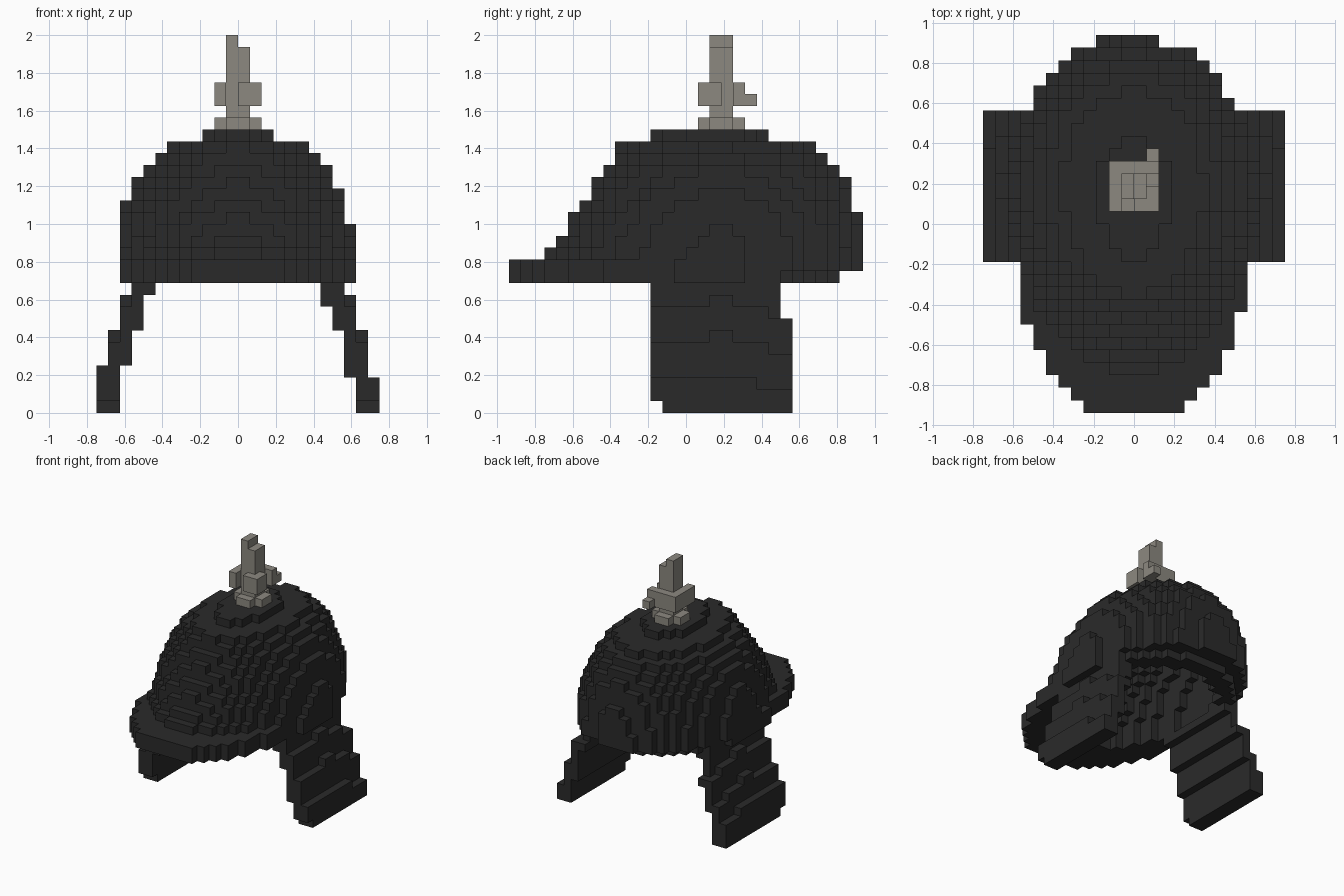
import bpy
import bmesh
import math

if "Cube" in bpy.data.objects:
    bpy.data.objects.remove(bpy.data.objects["Cube"], do_unlink=True)

V = 0.0625   # block size


def material(name, rgb):
    m = bpy.data.materials.new(name)
    m.use_nodes = True
    m.diffuse_color = (*rgb, 1)
    bsdf = m.node_tree.nodes["Principled BSDF"]
    bsdf.inputs["Base Color"].default_value = (*rgb, 1)
    bsdf.inputs["Roughness"].default_value = 0.8
    return m


DARK = material("charcoal", (0.023, 0.023, 0.023))
GREY = material("warm grey", (0.262, 0.248, 0.216))

# Outward direction and the four corners of each block side
SIDES = [
    ((1, 0, 0), [(1, 0, 0), (1, 1, 0), (1, 1, 1), (1, 0, 1)]),
    ((-1, 0, 0), [(0, 0, 0), (0, 0, 1), (0, 1, 1), (0, 1, 0)]),
    ((0, 1, 0), [(0, 1, 0), (0, 1, 1), (1, 1, 1), (1, 1, 0)]),
    ((0, -1, 0), [(0, 0, 0), (1, 0, 0), (1, 0, 1), (0, 0, 1)]),
    ((0, 0, 1), [(0, 0, 1), (1, 0, 1), (1, 1, 1), (0, 1, 1)]),
    ((0, 0, -1), [(0, 0, 0), (0, 1, 0), (1, 1, 0), (1, 0, 0)]),
]


def block_object(name, cells, mat):
    """Mesh the exposed sides of a set of grid blocks."""
    bm = bmesh.new()
    verts = {}
    for c in sorted(cells):
        for d, corners in SIDES:
            if (c[0] + d[0], c[1] + d[1], c[2] + d[2]) in cells:
                continue
            face = []
            for o in corners:
                p = (c[0] + o[0], c[1] + o[1], c[2] + o[2])
                if p not in verts:
                    verts[p] = bm.verts.new([q * V for q in p])
                face.append(verts[p])
            bm.faces.new(face)
    me = bpy.data.meshes.new(name)
    bm.to_mesh(me)
    bm.free()
    me.materials.append(mat)
    ob = bpy.data.objects.new(name, me)
    bpy.context.collection.objects.link(ob)
    return ob


def box(x0, x1, y0, y1, z0, z1):
    return {(x, y, z) for x in range(x0, x1) for y in range(y0, y1) for z in range(z0, z1)}


MID = 3   # y of the widest row


def oval(z, left, right, front, back, power):
    """One layer of blocks whose centres lie inside an egg-shaped outline."""
    cells = set()
    for y in range(-16, 16):
        d = y + 0.5 - MID
        t = d / (back - MID) if d > 0 else d / (front - MID)
        if t >= 1:
            continue
        p = 2 if d > 0 else power
        f = (1 - t ** p) ** (1 / p)
        for x in range(-11, 11):
            cx = x + 0.5
            if abs(cx) <= (left if cx < 0 else right) * f:
                cells.add((x, y, z))
    return cells


# Cap outline per layer from the brim up: left, right, front, back
LAYERS = [
    (9.8, 9.65, -15.45, 12.9), (9.8, 9.65, -15.45, 14.9),
    (9.8, 9.65, -11.9, 14.9), (9.75, 9.6, -10.9, 14.85),
    (9.7, 9.54, -10.3, 14.75), (9.65, 9.3, -9.65, 14.6),
    (9.55, 9.0, -8.9, 14.3), (9.0, 8.6, -8.3, 14.0),
    (8.6, 8.2, -7.6, 13.6), (7.9, 7.6, -6.9, 12.8),
    (7.0, 6.7, -6.2, 11.9), (5.7, 5.6, -5.6, 10.7),
    (2.9, 2.9, -2.9, 6.9),
]
BASE = 11
cap = set()
for i, (l, r, f, b) in enumerate(LAYERS):
    cap |= oval(BASE + i, l, r, f, b, 2.3 if i < 2 else 2)
# Hollow inside, walls two blocks thick
for i in range(len(LAYERS) - 2):
    l, r, f, b = LAYERS[i]
    ul, ur, uf, ub = LAYERS[i + 2]
    cap -= oval(BASE + i, min(l - 2, ul), min(r - 2, ur),
                max(f + 2, uf, -10), min(b - 2, ub), 2)

block_object("brim", {c for c in cap if c[2] < BASE + 2}, DARK)
block_object("cap_dome", {c for c in cap if c[2] >= BASE + 2}, DARK)


def ear_flap(inner_steps, outer_steps):
    """Sheet stepping outward toward the bottom, outer steps staggered along y."""
    cells = set()
    for y in range(-3, 9):
        low = -1 if y >= 6 else 0
        high = 0 if 2 <= y < 4 else (-2 if y >= 7 else -1)
        drops = (low, high, high)
        for z in range(11):
            if (z == 0 and y < -2) or (z >= 8 and y >= 8):
                continue
            x0 = 10 - sum(z >= s for s in inner_steps)
            x1 = 12 - sum(z >= s + d for s, d in zip(outer_steps, drops))
            cells |= box(x0, x1, y, y + 1, z, z + 1)
    return cells


left = ear_flap((3, 7, 9), (3, 7, 10))
right = {(-x - 1, y, z) for x, y, z in ear_flap((4, 7, 10), (4, 7, 10))}
block_object("left_ear_flap", left, DARK)
block_object("right_ear_flap", right, DARK)

# Finial: cross-shaped foot and a stem with a notched tip
finial = box(-2, 2, 2, 4, 24, 25) | box(-1, 1, 1, 5, 24, 25)
finial |= box(-1, 1, 2, 4, 25, 31) | box(-1, 0, 2, 4, 31, 32)
# Collar: two strips, a front block and a small nub
finial |= box(-2, -1, 1, 5, 26, 28) | box(-2, 2, 4, 5, 26, 28)
finial |= box(0, 2, 1, 3, 26, 28) | box(1, 2, 5, 6, 26, 27)
block_object("finial", finial, GREY)
